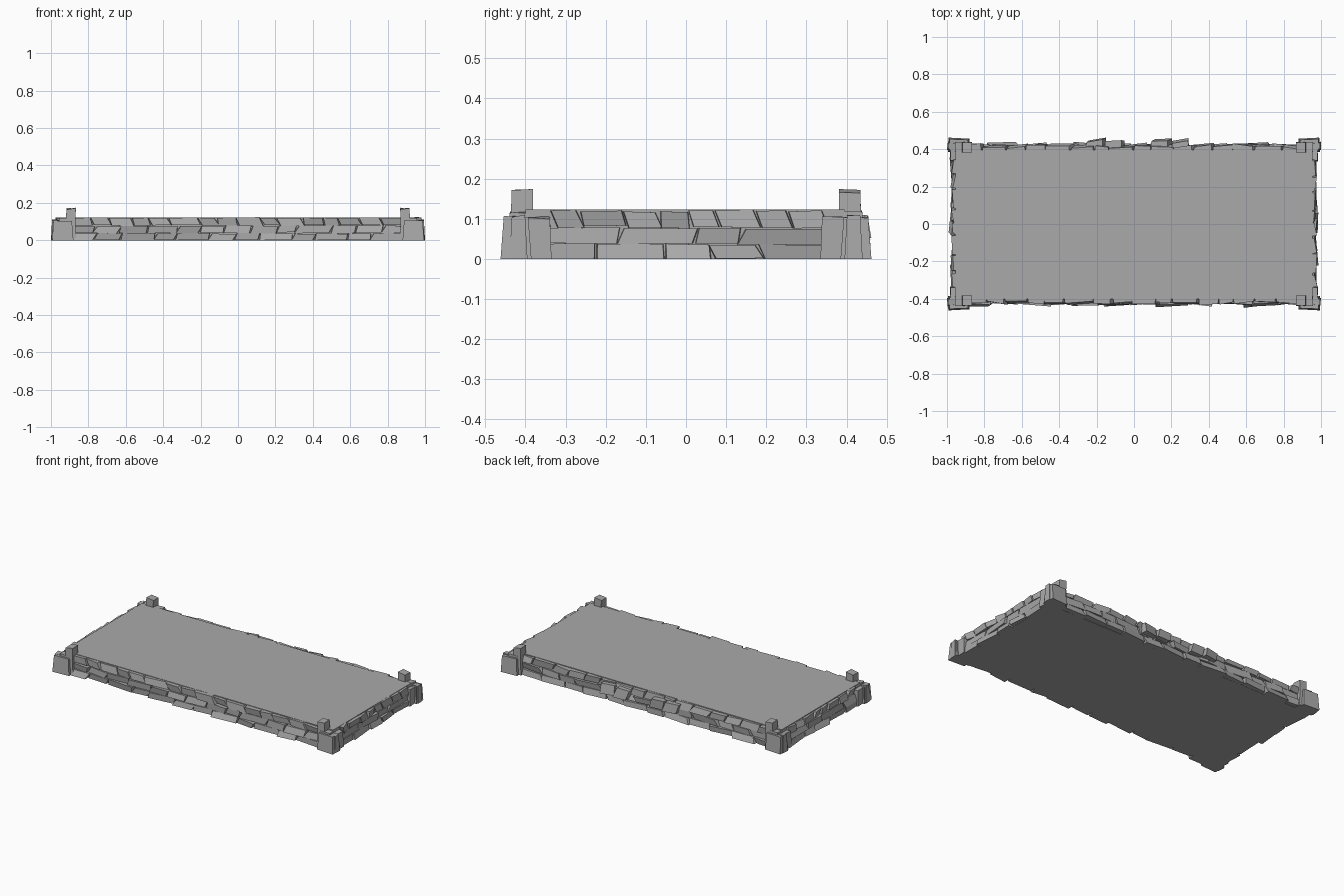
import bpy, bmesh, random
from mathutils import Vector

if "Cube" in bpy.data.objects:
    bpy.data.objects.remove(bpy.data.objects["Cube"])

random.seed(7)
stone = bpy.data.materials.new("stone_grey")
stone.diffuse_color = (0.4, 0.4, 0.4, 1)
stone.use_nodes = True
stone.node_tree.nodes["Principled BSDF"].inputs["Base Color"].default_value = stone.diffuse_color


def finish(bm, name):
    bmesh.ops.recalc_face_normals(bm, faces=bm.faces)
    me = bpy.data.meshes.new(name)
    bm.to_mesh(me)
    bm.free()
    me.materials.append(stone)
    ob = bpy.data.objects.new(name, me)
    bpy.context.collection.objects.link(ob)
    return ob


def hexa(bm, inner, outer):
    """Six-sided block from two matching four-point loops."""
    v = [bm.verts.new(p) for p in inner + outer]
    for f in ((0, 1, 2, 3), (4, 5, 6, 7), (0, 1, 5, 4), (1, 2, 6, 5), (2, 3, 7, 6), (3, 0, 4, 7)):
        bm.faces.new([v[i] for i in f])


def jit(a):
    return random.uniform(-a, a)


def course(bm, place, u0, u1, z0, z1, width, depth, lean, rough):
    """One row of leaning, uneven stones. place(u, d, z) maps to the wall."""
    n = max(1, round((u1 - u0) / width))
    step = (u1 - u0) / n
    cuts = [u0 + i * step + (jit(step * 0.22) if 0 < i < n else 0) for i in range(n + 1)]
    for a, b in zip(cuts, cuts[1:]):
        s, dz, d = lean + jit(0.006), jit(0.003), depth + jit(rough)
        top = z1 + jit(0.002)
        low = max(0.0, z0 + dz)
        quad = [(a + s, low), (b + s, max(0.0, low + jit(0.002))),
                (b - s - 0.003, top + jit(0.003)), (a - s, top)]
        tilt, yaw = jit(0.006), jit(0.008)
        outs = [d + tilt + yaw, d + tilt - yaw, d - tilt - yaw - 0.004, d - tilt + yaw - 0.004]
        hexa(bm, [place(u, -0.01, z) for u, z in quad],
             [place(u + (0.003 if i in (0, 3) else -0.003), outs[i], z)
              for i, (u, z) in enumerate(quad)])


# Plain slab core
bm = bmesh.new()
rect = [(-0.955, -0.4), (0.955, -0.4), (0.955, 0.395), (-0.955, 0.395)]
hexa(bm, [(x, y, 0) for x, y in rect], [(x, y, 0.123) for x, y in rect])
finish(bm, "slab_core")

# Long walls, front and back
for name, sgn, y in (("front_wall", -1, 0.4), ("back_wall", 1, 0.395)):
    def place(u, d, z, sgn=sgn, y=y):
        return Vector((u, sgn * (y + d), z))
    bm = bmesh.new()
    course(bm, place, -0.9, 0.89, 0.0, 0.037, 0.15, 0.032, -0.008, 0.006)
    course(bm, place, -0.9, 0.89, 0.039, 0.077, 0.14, 0.028, -0.01, 0.007)
    course(bm, place, -0.9, 0.89, 0.08, 0.119, 0.115, 0.025, 0.008, 0.007)
    if sgn > 0:  # a few stones stand proud at the back
        for u in (-0.2, -0.1, 0.15, 0.25):
            course(bm, place, u - 0.05, u + 0.045, 0.05, 0.108, 0.1, 0.053, 0.005, 0.004)
    finish(bm, name)

# Short walls, left and right
for name, sgn in (("left_wall", -1), ("right_wall", 1)):
    def place(u, d, z, sgn=sgn):
        return Vector((sgn * (0.955 + d), u, z))
    bm = bmesh.new()
    course(bm, place, -0.36, 0.35, 0.0, 0.036, 0.14, 0.02, 0.004, 0.004)
    course(bm, place, -0.36, 0.35, 0.038, 0.076, 0.17, 0.018, -0.006, 0.005)
    course(bm, place, -0.33, 0.35, 0.079, 0.119, 0.09, 0.016, 0.004, 0.004)
    finish(bm, name)

# Corner stones and standing posts
for sx, sn in ((-1, "left"), (1, "right")):
    for sy, yn in ((-1, "front"), (1, "back")):
        def P(x, y, z):
            return Vector((sx * x, sy * y, z))
        bm = bmesh.new()

        def slab(x0, x1, y0, y1, z1, taper):
            lo = [(x0, y0), (x1, y0), (x1 + jit(.003) - .003, y1), (x0, y1 - 0.006)]
            hi = [(x0 + taper, y0 + taper), (x1 - taper, y0 + taper),
                  (x1 - taper, y1 - taper), (x0 + taper, y1 - taper - 0.004)]
            hexa(bm, [P(x, y, 0) for x, y in lo],
                 [P(x, y, z1 + jit(0.004)) for x, y in hi])
        slab(0.945, 0.985, 0.335, 0.41, 0.103, 0.004)
        slab(0.935, 1.0, 0.395, 0.44, 0.108, 0.006)
        slab(0.88, 0.995, 0.385, 0.462, 0.106, 0.008)
        slab(0.865, 0.96, 0.385, 0.443, 0.117, 0.004)
        finish(bm, f"{yn}_{sn}_corner_stones")

        bm = bmesh.new()
        foot = [(0.865, 0.382), (0.915, 0.382), (0.915, 0.436), (0.865, 0.436)]
        top = [0.174, 0.166, 0.164, 0.172] if sx * sy > 0 else [0.168, 0.174, 0.171, 0.165]
        hexa(bm, [P(x + 0.006, y, 0.08) for x, y in foot],
             [P(x + 0.002, y - 0.001, z) for (x, y), z in zip(foot, top)])
        finish(bm, f"{yn}_{sn}_post")
